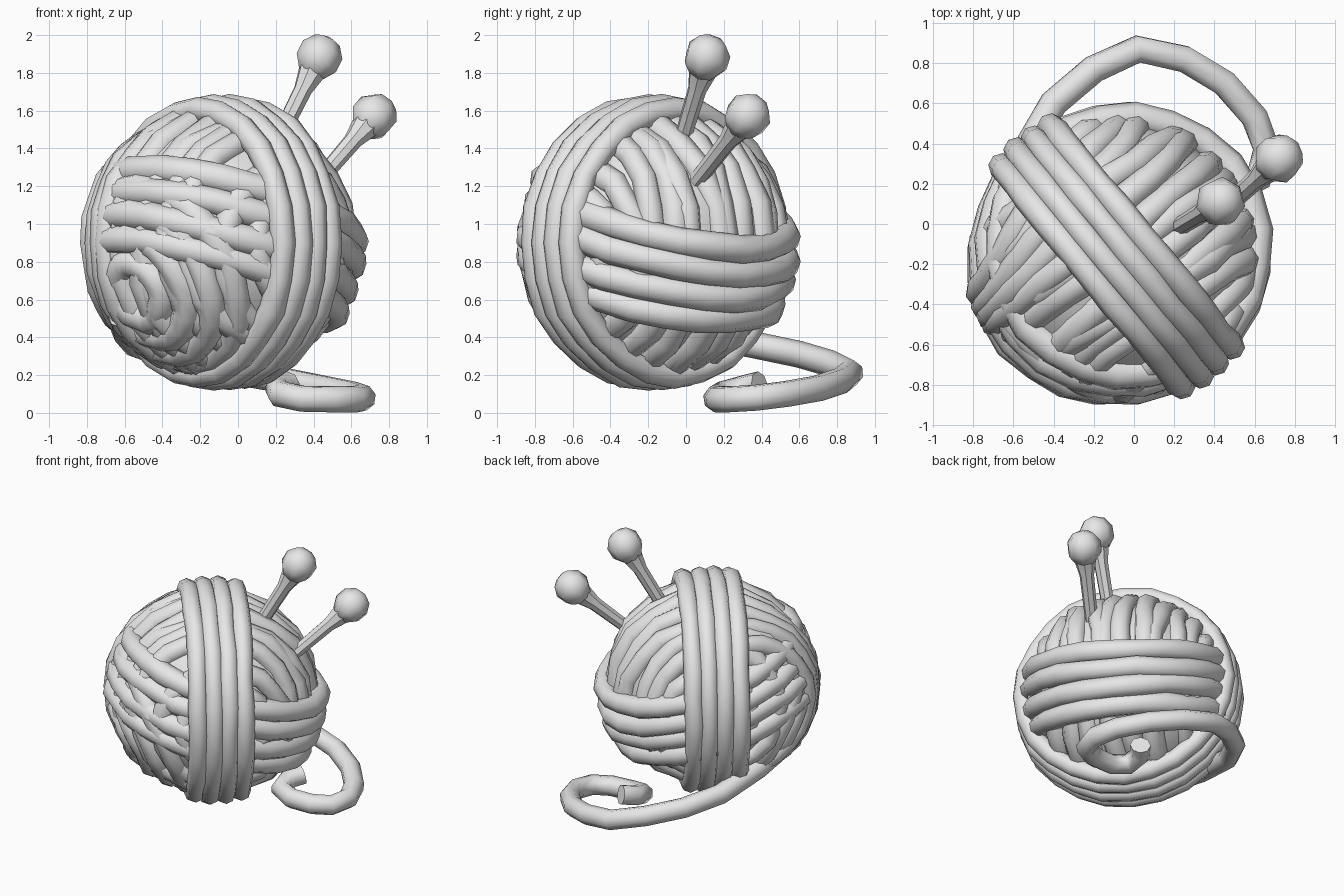
import bpy, bmesh, math, random
from mathutils import Vector

if "Cube" in bpy.data.objects:
    bpy.data.objects.remove(bpy.data.objects["Cube"])

random.seed(4)
CENTRE = Vector((-0.09, -0.165, 0.9))
N = Vector((0.77, 0.63, 0)).normalized()   # side the main wrap faces
T = Vector((0.63, -0.77, 0)).normalized()  # horizontal direction along the main wrap
Z = Vector((0, 0, 1))

grey = bpy.data.materials.new("wool_grey")
grey.diffuse_color = (0.8, 0.8, 0.8, 1)
grey.use_nodes = True
grey.node_tree.nodes["Principled BSDF"].inputs["Base Color"].default_value = grey.diffuse_color


def finish(name, mesh, angle):
    mesh.materials.clear()
    mesh.materials.append(grey)
    mesh.shade_smooth()
    mesh.set_sharp_from_angle(angle=math.radians(angle))
    obj = bpy.data.objects.new(name, mesh)
    bpy.context.collection.objects.link(obj)
    return obj


def tubes(name, paths, radius, cyclic=True, angle=65):
    """Low-poly yarn tubes; each path is a list of (point, width factor)."""
    curve = bpy.data.curves.new(name + "_path", 'CURVE')
    curve.dimensions = '3D'
    curve.bevel_depth = radius
    curve.bevel_resolution = 2
    curve.use_fill_caps = True
    for path in paths:
        s = curve.splines.new('POLY')
        s.points.add(len(path) - 1)
        for p, (co, w) in zip(s.points, path):
            p.co = (*co, 1)
            p.radius = w
        s.use_cyclic_u = cyclic
    tmp = bpy.data.objects.new(name + "_path", curve)
    bpy.context.collection.objects.link(tmp)
    dg = bpy.context.evaluated_depsgraph_get()
    mesh = bpy.data.meshes.new_from_object(tmp.evaluated_get(dg))
    bpy.data.objects.remove(tmp)
    mesh.name = name
    return finish(name, mesh, angle)


def loop(normal, offset, sphere, start=0, end=360, step=15, toward=N,
         noise=0.007, bulge=0, dip=0):
    """Circle lying on a sphere; angle 0 points along 'toward'."""
    normal = normal.normalized()
    u = (toward - normal * toward.dot(normal)).normalized()
    v = normal.cross(u)
    r = math.sqrt(max(sphere ** 2 - offset ** 2, 0.0004))
    full = end - start >= 360
    count = round((end - start) / step)
    path = []
    for i in range(count if full else count + 1):
        a = math.radians(start + (end - start) * i / count)
        rr = (r + random.uniform(-noise, noise)
              + bulge * math.cos(a) - dip * math.sin(a) ** 2)
        co = CENTRE + normal * (offset + random.uniform(-noise, noise))
        path.append((co + u * math.cos(a) * rr + v * math.sin(a) * rr,
                     random.uniform(0.94, 1.07)))
    return path


# Solid core under the yarn
bm = bmesh.new()
bmesh.ops.create_icosphere(bm, subdivisions=3, radius=0.67)
bmesh.ops.translate(bm, verts=bm.verts, vec=CENTRE)
core = bpy.data.meshes.new("core")
bm.to_mesh(core)
bm.free()
finish("core", core, 60)

# Inner strands running up and over, fanned a little
inner = []
for i in range(-6, 7):
    tilt = T + Z * random.uniform(-0.1, 0.1) + N * random.uniform(-0.1, 0.1)
    inner.append(loop(tilt, i * 0.098, 0.65, step=18, noise=0.012))
tubes("inner_strands", inner, 0.073)

# Swirl of strands low on the front left
axis = Vector((-0.67, -0.63, -0.4))
swirl = [loop(axis, 0.66 * math.cos(math.radians(d)), 0.66, step=20, toward=Z)
         for d in (14, 26, 38, 50)]
tubes("swirl_strands", swirl, 0.077)

# Strands wrapping the back left side, ends tucked under the main wrap
side = [loop(T + N * 0.12 * k, -0.13 - 0.12 * k, 0.695, 80, 280, 14.3, dip=0.03)
        for k in range(4)]
tubes("side_strands", side, 0.07, cyclic=False)

# Tilted horizontal wrap, dipping under the main wrap
belt = [loop(Z + N * 0.33 + T * random.uniform(-0.03, 0.03), (k - 1.5) * 0.13, 0.7,
             bulge=0.025, dip=0.035) for k in range(4)]
tubes("belt_wrap", belt, 0.077)

# Main vertical wrap
main = [loop(N, (k - 1.5) * 0.106 + 0.005, 0.722, toward=Z, noise=0.005)
        for k in range(4)]
tubes("main_wrap", main, 0.066)

# Loose yarn tail leaving the ball and curling on the ground
tail = [(-0.62, -0.4, 0.52), (-0.6, 0.0, 0.43), (-0.54, 0.36, 0.36), (-0.4, 0.6, 0.31),
        (-0.2, 0.77, 0.26), (0.02, 0.87, 0.21), (0.25, 0.82, 0.17), (0.45, 0.7, 0.13),
        (0.6, 0.53, 0.1), (0.66, 0.37, 0.08), (0.62, 0.23, 0.072), (0.5, 0.17, 0.072),
        (0.34, 0.16, 0.075), (0.22, 0.2, 0.1), (0.21, 0.31, 0.13), (0.27, 0.39, 0.15)]
tubes("yarn_tail", [[(p, 1) for p in tail]], 0.071, cyclic=False)

# Two knitting needles with round ends
for i, (head, tip) in enumerate([((0.43, 0.11, 1.882), (0.08, -0.1, 1.18)),
                                 ((0.72, 0.325, 1.57), (0.3, -0.06, 1.08))]):
    h, t = Vector(head), Vector(tip)
    d = (h - t).normalized()
    tubes(f"needle_shaft_{i + 1}", [[(t, 0.8), (h - d * 0.2, 1), (h - d * 0.07, 1.6)]],
          0.05, cyclic=False, angle=35)
    bm = bmesh.new()
    bmesh.ops.create_uvsphere(bm, u_segments=7, v_segments=5, radius=0.125)
    bmesh.ops.rotate(bm, verts=bm.verts, matrix=Z.rotation_difference(d).to_matrix())
    bmesh.ops.translate(bm, verts=bm.verts, vec=h)
    mesh = bpy.data.meshes.new(f"needle_head_{i + 1}")
    bm.to_mesh(mesh)
    bm.free()
    finish(f"needle_head_{i + 1}", mesh, 50)
